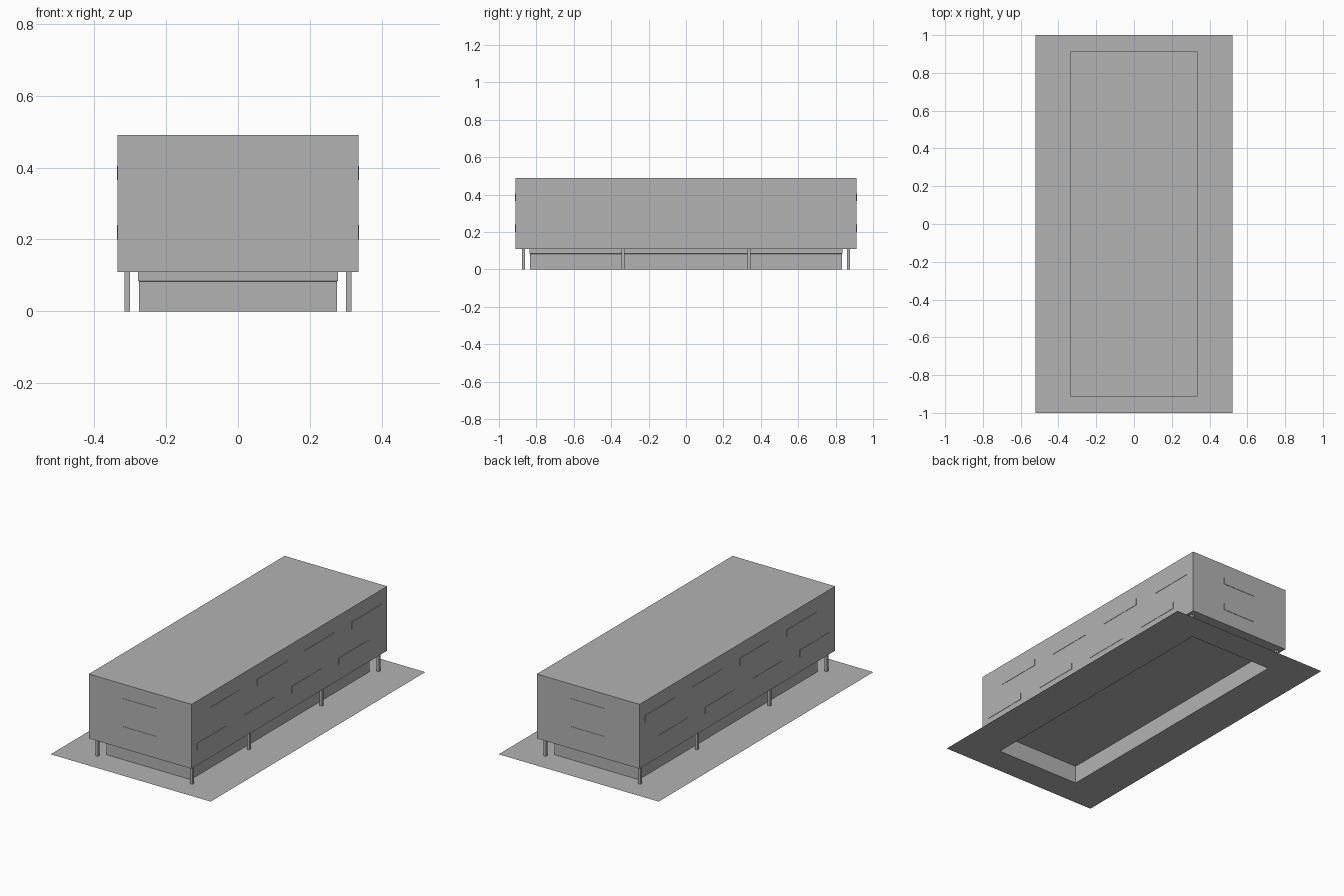
import bpy, bmesh

if "Cube" in bpy.data.objects:
    bpy.data.objects.remove(bpy.data.objects["Cube"], do_unlink=True)

grey = bpy.data.materials.new("concrete grey")
grey.use_nodes = True
grey.diffuse_color = (0.45, 0.45, 0.45, 1)
grey.node_tree.nodes["Principled BSDF"].inputs["Base Color"].default_value = (0.45, 0.45, 0.45, 1)


def finish(name, bm):
    mesh = bpy.data.meshes.new(name)
    bm.to_mesh(mesh)
    bm.free()
    mesh.materials.append(grey)
    obj = bpy.data.objects.new(name, mesh)
    bpy.context.collection.objects.link(obj)
    return obj


def box(name, x, y, z):
    bm = bmesh.new()
    bmesh.ops.create_cube(bm, size=1)
    for v in bm.verts:
        for i, (lo, hi) in enumerate((x, y, z)):
            v.co[i] = hi if v.co[i] > 0 else lo
    return finish(name, bm)


def ring(bm, hx, hy, z):
    return [bm.verts.new((sx * hx, sy * hy, z))
            for sx, sy in ((-1, -1), (1, -1), (1, 1), (-1, 1))]


def bridge(bm, a, b):
    for i in range(4):
        j = (i + 1) % 4
        bm.faces.new((a[i], a[j], b[j], b[i]))


HX, HY, FLOOR, ROOF = 0.335, 0.912, 0.11, 0.49
BX, BY = 0.275, 0.833

# Upper storeys
box("upper_block", (-HX, HX), (-HY, HY), (FLOOR, ROOF))

# Site slab with an opening below the recessed ground floor
bm = bmesh.new()
bridge(bm, ring(bm, 0.522, 1.0, 0), ring(bm, BX, BY, 0))
finish("site_slab", bm)

# Ground floor walls, open underneath, with a slightly wider head
bm = bmesh.new()
rings = [ring(bm, BX, BY, 0), ring(bm, BX, BY, 0.083),
         ring(bm, BX + 0.003, BY + 0.004, 0.085), ring(bm, BX + 0.003, BY + 0.004, FLOOR)]
for a, b in zip(rings, rings[1:]):
    bridge(bm, a, b)
finish("ground_floor_walls", bm)

# Columns along both long sides
for side, sx in (("left", 1), ("right", -1)):
    for i, cy in enumerate((-0.869, -0.338, 0.338, 0.869)):
        cx = sx * 0.308
        box(f"{side}_column_{i + 1}", (cx - 0.008, cx + 0.008),
            (cy - 0.008, cy + 0.008), (0, FLOOR))

# Shallow staggered facade panels
T = 0.002
bands = ((0.2, 0.24), (0.365, 0.405))
for n, band in enumerate(bands):
    for side, s in (("left", 1), ("right", -1)):
        for k in range(4):
            c = (k - 1.5) * 0.44 + (n - 0.5) * 0.12
            box(f"{side}_facade_panel_{n}_{k}", sorted((s * HX, s * (HX + T))),
                (c - 0.14, c + 0.14), band)
    for side, s in (("back", 1), ("front", -1)):
        box(f"{side}_facade_panel_{n}", (-0.11, 0.11),
            sorted((s * HY, s * (HY + T))), band)
